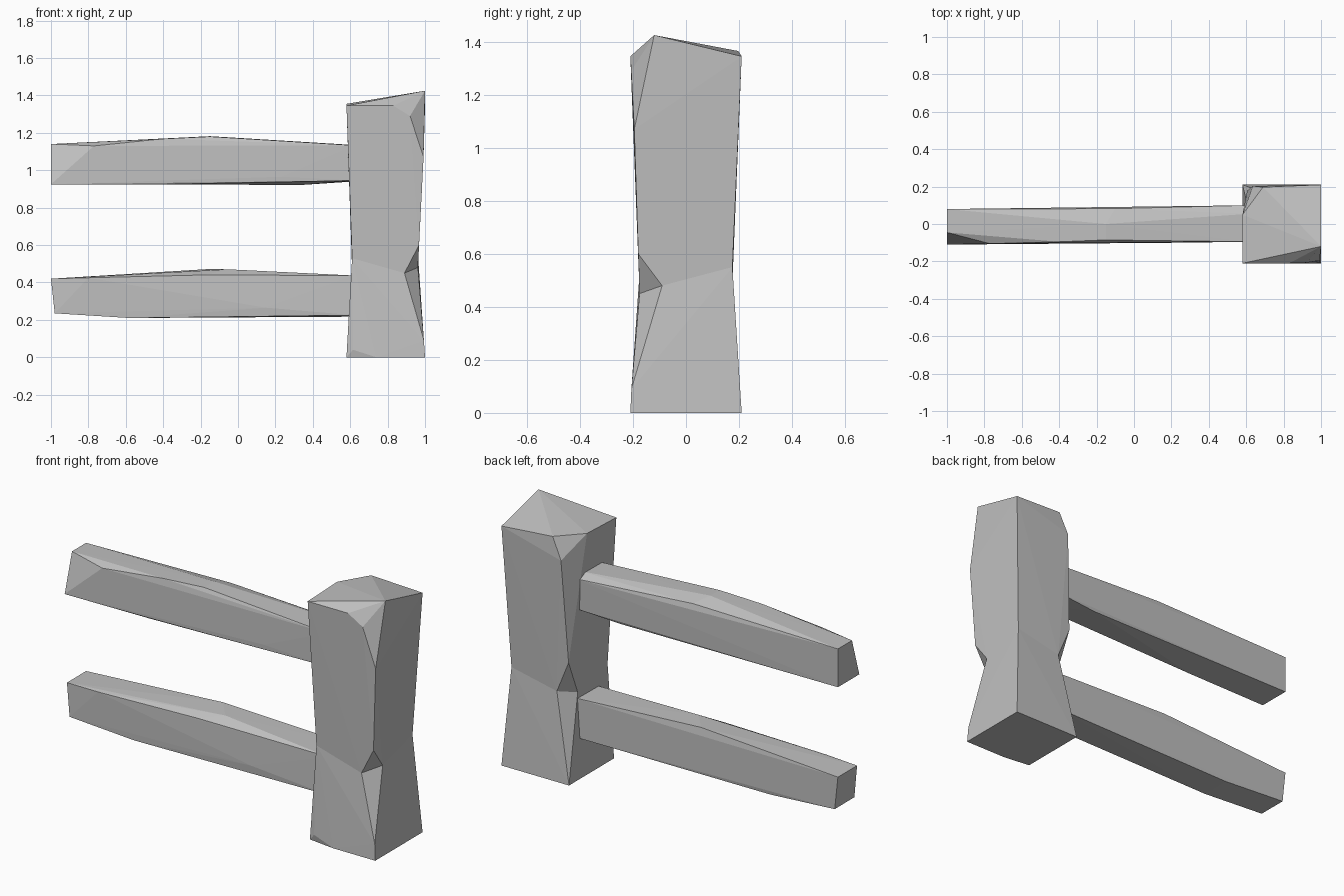
import bpy
import bmesh

if "Cube" in bpy.data.objects:
    bpy.data.objects.remove(bpy.data.objects["Cube"], do_unlink=True)


def make_material(name, color):
    material = bpy.data.materials.new(name)
    material.use_nodes = True
    material.diffuse_color = color
    material.node_tree.nodes["Principled BSDF"].inputs["Base Color"].default_value = color
    return material


def add_hull(bm, points, open_ring=()):
    """Wrap points in a faceted convex shell, leaving it open across a ring."""
    verts = [bm.verts.new(p) for p in points]
    ring = {v for v, p in zip(verts, points) if p in open_ring}
    result = bmesh.ops.convex_hull(bm, input=verts)
    hull_faces = [f for v in verts if v.is_valid for f in v.link_faces]
    caps = {f for f in hull_faces if ring.issuperset(f.verts)}
    bmesh.ops.delete(bm, geom=list(caps), context='FACES_ONLY')
    # Remove edges and points left inside the shell
    loose_edges = [e for e in bm.edges if not e.link_faces]
    bmesh.ops.delete(bm, geom=loose_edges, context='EDGES')
    loose = [v for v in bm.verts if not v.link_faces]
    bmesh.ops.delete(bm, geom=loose, context='VERTS')


def build_part(name, shells, material, open_ring=()):
    bm = bmesh.new()
    for points in shells:
        add_hull(bm, points, open_ring)
    bmesh.ops.remove_doubles(bm, verts=bm.verts[:], dist=0.001)
    bmesh.ops.recalc_face_normals(bm, faces=bm.faces[:])
    mesh = bpy.data.meshes.new(name)
    bm.to_mesh(mesh)
    bm.free()
    mesh.materials.append(material)
    part = bpy.data.objects.new(name, mesh)
    bpy.context.collection.objects.link(part)
    return part


grey = make_material("weathered grey", (0.53, 0.53, 0.53, 1.0))

# Narrow waist of the post, with notches on two opposite corners
waist = [
    (.61, -.175, .53), (.89, -.175, .45), (.962, -.09, .48),
    (.962, .175, .55), (.68, .175, .49), (.61, .09, .47),
]

# Post above the waist: sloping cap and chipped corners
post_top = waist + [
    (.968, -.18, .6), (.605, .178, .67),      # notch tips
    (.58, -.21, 1.345), (.83, -.21, 1.345),   # front rim
    (.92, -.207, 1.29), (.992, -.195, 1.07),  # front chip
    (1, -.12, 1.425), (1, .21, 1.345),        # peak and back rim
    (.69, .197, 1.365), (.58, .05, 1.355), (.635, .203, 1.245),  # back chip
]

# Post below the waist: flared foot with a small chip at the front
post_foot = waist + [
    (1, -.21, 0), (.994, -.206, .09), (1, .21, 0), (.58, .21, 0),
    (.58, -.19, 0), (.615, -.203, .04), (.74, -.21, 0),
]
build_part("post", [post_top, post_foot], grey, waist)

# Upper rail: rough hewn beam
upper_rail = [
    (-1, -.11, .925), (-1, .08, .925), (-1, .08, 1.14), (-1, -.045, 1.14),
    (-.77, -.105, 1.13), (-.4, -.095, 1.168),
    (-.15, -.085, 1.18), (-.15, 0, 1.182), (-.1, .082, 1.155),
    (-.48, -.1, .923), (.23, -.1, .965), (.35, .085, .922),
    (.62, -.095, .945), (.62, .095, .94),
    (.62, -.095, 1.133), (.62, .055, 1.135), (.62, .1, 1.11),
]
build_part("upper_rail", [upper_rail], grey)

# Lower rail: rough hewn beam
lower_rail = [
    (-.98, -.095, .235), (-.98, .08, .235), (-1, .08, .42), (-1, -.09, .42),
    (-.8, -.1, .425), (-.18, -.095, .44),
    (-.05, -.04, .47), (-.15, .08, .472),
    (-.58, -.095, .21), (-.58, .08, .21), (.15, -.1, .265),
    (.62, -.095, .225), (.62, .095, .217),
    (.62, -.09, .437), (.62, .095, .437),
]
build_part("lower_rail", [lower_rail], grey)
